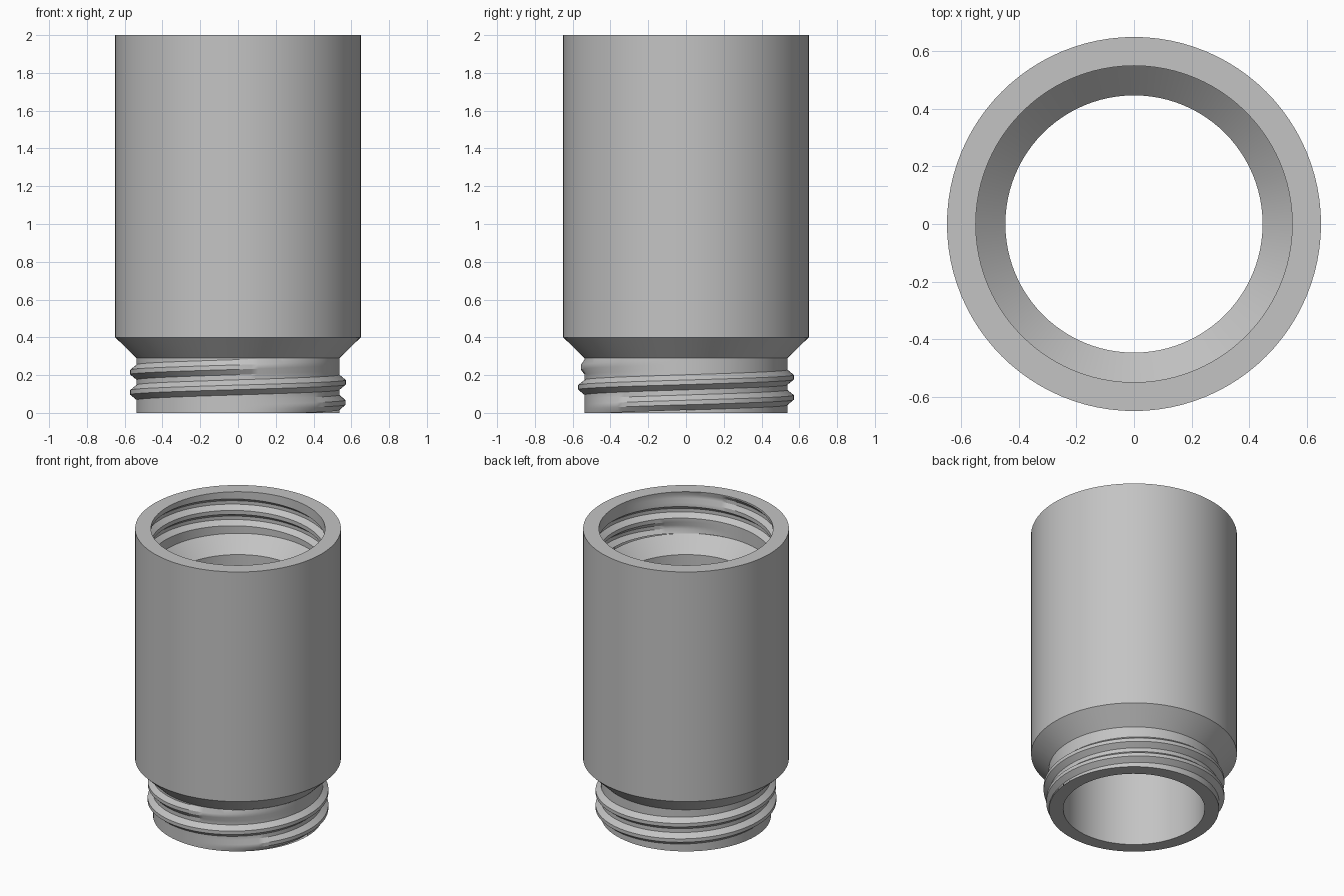
import bpy, bmesh, math

cube = bpy.data.objects.get("Cube")
if cube:
    bpy.data.objects.remove(cube, do_unlink=True)

SEGMENTS = 96
PITCH = 0.107          # rise of the thread per turn
START_Z = 0.055        # crest height at angle zero
DEPTH = 0.034          # thread depth
COLLAR = 0.29          # height of the threaded zone
TAU = math.tau

grey = bpy.data.materials.new("plain grey")
grey.use_nodes = True
colour = (0.55, 0.55, 0.55, 1)
grey.diffuse_color = colour
grey.node_tree.nodes["Principled BSDF"].inputs["Base Color"].default_value = colour


def finish(bm, name):
    mesh = bpy.data.meshes.new(name)
    bm.to_mesh(mesh)
    bm.free()
    obj = bpy.data.objects.new(name, mesh)
    bpy.context.collection.objects.link(obj)
    mesh.materials.append(grey)
    bpy.ops.object.select_all(action='DESELECT')
    obj.select_set(True)
    bpy.context.view_layer.objects.active = obj
    bpy.ops.object.shade_smooth_by_angle(angle=math.radians(30))
    return obj


def sweep(bm, rows, point):
    """Grid of quads around z; point(row, angle) gives radius and height."""
    grid = []
    for i in range(SEGMENTS + 1):
        a = TAU * i / SEGMENTS
        column = []
        for row in rows:
            r, z = point(row, a)
            column.append(bm.verts.new((r * math.cos(a), r * math.sin(a), z)))
        grid.append(column)
    for left, right in zip(grid, grid[1:]):
        for j in range(len(rows) - 1):
            bm.faces.new((left[j], right[j], right[j + 1], left[j + 1]))
    bmesh.ops.remove_doubles(bm, verts=bm.verts, dist=1e-5)


def ramp(x, low, high):
    t = min(1, max(0, (x - low) / (high - low)))
    return t * t * (3 - 2 * t)


def thread(name, root, base, inward):
    """Helical ridge that fades out at both ends, trimmed to the collar."""
    section = ((-0.04, 0), (-0.012, 1), (0.012, 1), (0.04, 0))
    rows = [(turn, off, crest) for turn in range(-1, 4) for off, crest in section]

    def point(row, a):
        turn, off, crest = row
        total = a + TAU * turn
        fade = ramp(total, -TAU / 4, 0.2) * (1 - ramp(total, 1.55 * TAU, 2 * TAU))
        return root + DEPTH * crest * fade, START_Z + PITCH * total / TAU + off

    bm = bmesh.new()
    sweep(bm, rows, point)
    for z, side in ((0, -1), (COLLAR, 1)):
        bmesh.ops.bisect_plane(bm, geom=bm.verts[:] + bm.edges[:] + bm.faces[:],
                               plane_co=(0, 0, z), plane_no=(0, 0, side),
                               clear_outer=True)
    if inward:
        bmesh.ops.reverse_faces(bm, faces=bm.faces[:])
    bmesh.ops.translate(bm, verts=bm.verts, vec=(0, 0, base))
    return finish(bm, name)


def lathe(name, *profiles):
    bm = bmesh.new()
    for profile in profiles:
        sweep(bm, profile, lambda p, a: p)
    return finish(bm, name)


# Sleeve: outer wall with chamfer and rim, then funnel, bore and bottom ring
lathe("sleeve_body",
      [(0.537, COLLAR), (0.65, 0.4), (0.65, 2), (0.55, 2)],
      [(0.55, 2 - COLLAR), (0.447, 1.61), (0.447, 0), (0.537, 0)])

# Screw thread on the neck and matching grooves inside the mouth
thread("outer_thread", 0.537, 0, False)
thread("inner_thread", 0.55, 2 - COLLAR, True)
